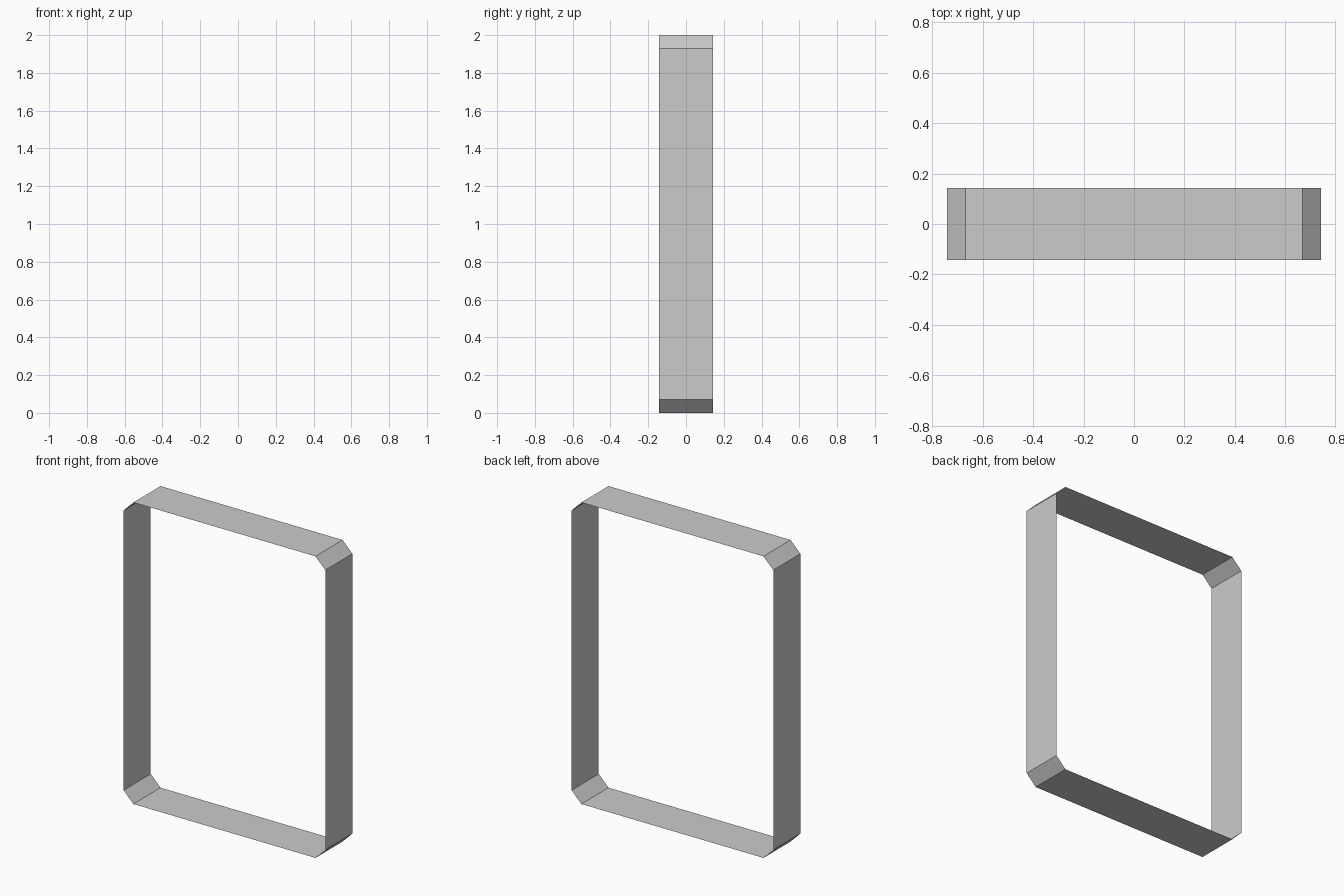
import bpy, bmesh

if "Cube" in bpy.data.objects:
    bpy.data.objects.remove(bpy.data.objects["Cube"])

W, H, D, C = 0.74, 2.0, 0.142, 0.072  # half width, height, half depth, corner chamfer

# Rectangle profile with chamfered corners, counter-clockwise seen from the front
profile = [(W, C), (W, H - C), (W - C, H), (C - W, H),
           (-W, H - C), (-W, C), (C - W, 0), (W - C, 0)]

# Thin open band: profile edges swept from front to back
bm = bmesh.new()
front = [bm.verts.new((x, -D, z)) for x, z in profile]
edges = [bm.edges.new((a, b)) for a, b in zip(front, front[1:] + front[:1])]
swept = bmesh.ops.extrude_edge_only(bm, edges=edges)["geom"]
bmesh.ops.translate(bm, vec=(0, 2 * D, 0),
                    verts=[g for g in swept if isinstance(g, bmesh.types.BMVert)])

# Face every panel outward
bm.normal_update()
centre_z = H / 2
for f in bm.faces:
    c = f.calc_center_median()
    if f.normal.x * c.x + f.normal.z * (c.z - centre_z) < 0:
        f.normal_flip()

mesh = bpy.data.meshes.new("frame_band")
bm.to_mesh(mesh)
bm.free()
bpy.context.collection.objects.link(bpy.data.objects.new("frame_band", mesh))
